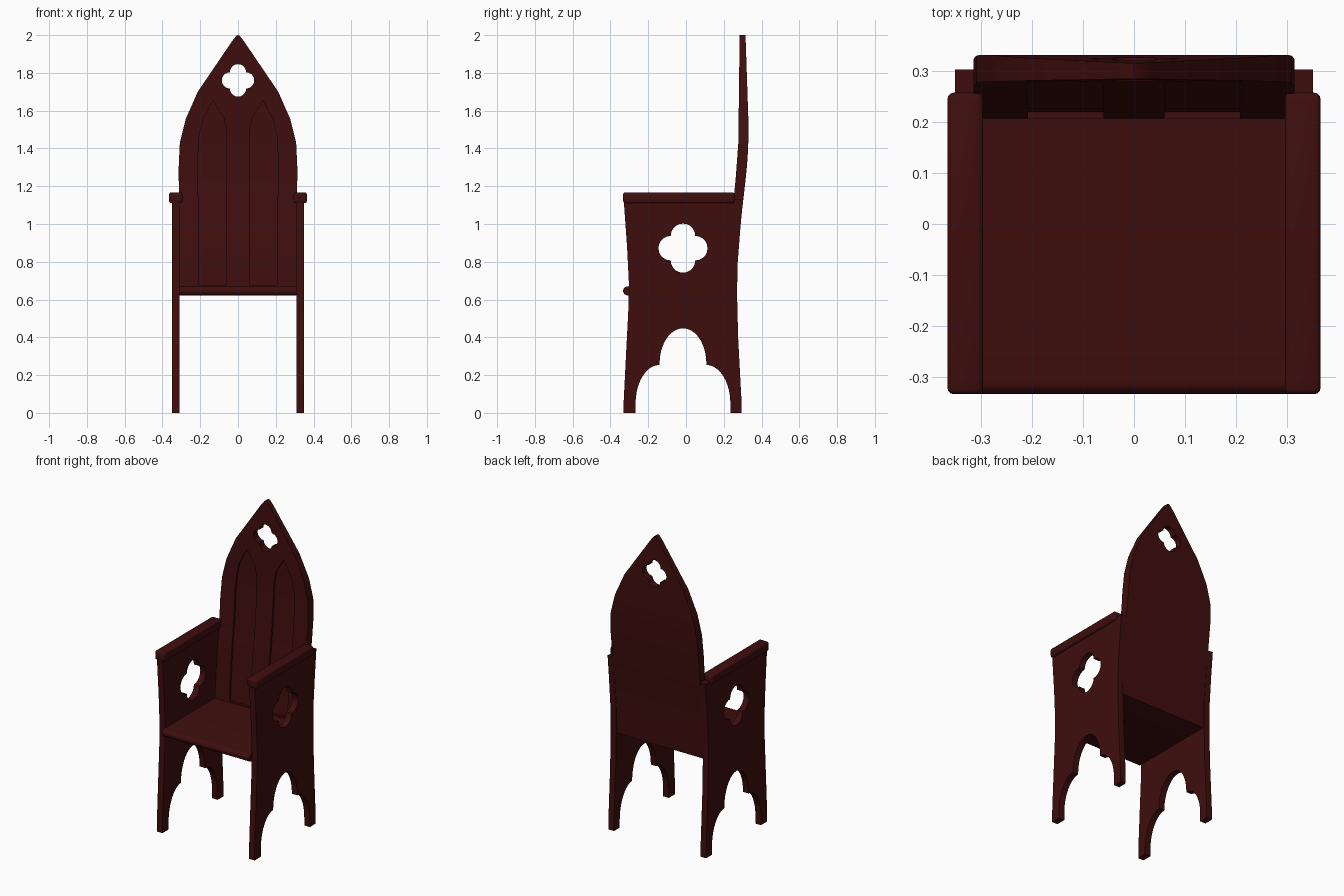
import bpy, bmesh, math
from mathutils import Vector

if "Cube" in bpy.data.objects:
    bpy.data.objects.remove(bpy.data.objects["Cube"])

wood = bpy.data.materials.new("dark red wood")
wood.diffuse_color = (0.05, 0.0042, 0.0042, 1)
wood.use_nodes = True
wood.node_tree.nodes["Principled BSDF"].inputs["Base Color"].default_value = wood.diffuse_color


def lerp(z, pts):
    """Piecewise linear lookup of z in (z, value) pairs."""
    if z <= pts[0][0]:
        return pts[0][1]
    for (a, va), (b, vb) in zip(pts, pts[1:]):
        if z <= b:
            return va + (vb - va) * (z - a) / (b - a)
    return pts[-1][1]


def arc(cx, cy, rx, ry, a0, a1, n=10):
    return [(cx + rx * math.cos(math.radians(a0 + (a1 - a0) * i / n)),
             cy + ry * math.sin(math.radians(a0 + (a1 - a0) * i / n))) for i in range(n + 1)]


def quatrefoil(cx, cy, d):
    pts = []
    for k in range(4):
        a = math.radians(90 * k)
        pts += arc(cx + d * math.cos(a), cy + d * math.sin(a), d, d, 90 * k - 90, 90 * k + 90)[:-1]
    return pts


def plate(name, loops, lo, hi, axis):
    """Outline with holes, extruded from lo to hi along the x or y axis."""
    cu = bpy.data.curves.new(name, 'CURVE')
    cu.dimensions = '2D'
    cu.fill_mode = 'BOTH'
    cu.extrude = (hi - lo) / 2
    for loop in loops:
        sp = cu.splines.new('POLY')
        sp.points.add(len(loop) - 1)
        for p, (a, b) in zip(sp.points, loop):
            p.co = (a, b, 0, 1)
        sp.use_cyclic_u = True
    tmp = bpy.data.objects.new("tmp", cu)
    bpy.context.collection.objects.link(tmp)
    dg = bpy.context.evaluated_depsgraph_get()
    me = bpy.data.meshes.new_from_object(tmp.evaluated_get(dg))
    bpy.data.objects.remove(tmp)
    mid = (lo + hi) / 2
    for v in me.vertices:
        a, b, c = v.co
        v.co = (c + mid, a, b) if axis == 'x' else (a, c + mid, b)
    bm = bmesh.new()
    bm.from_mesh(me)
    bmesh.ops.remove_doubles(bm, verts=bm.verts, dist=1e-5)
    bmesh.ops.recalc_face_normals(bm, faces=bm.faces)
    for f in bm.faces:
        f.smooth = False
    bm.to_mesh(me)
    bm.free()
    me.name = name
    me.materials.clear()
    me.materials.append(wood)
    ob = bpy.data.objects.new(name, me)
    bpy.context.collection.objects.link(ob)
    return ob


def smooth(ob):
    bpy.ops.object.select_all(action='DESELECT')
    ob.select_set(True)
    bpy.context.view_layer.objects.active = ob
    bpy.ops.object.shade_smooth_by_angle(angle=math.radians(35))


# Side panels: waisted outline, trefoil arch below, quatrefoil hole above
C = -0.016
outline = [(-0.33, 0)]
outline += [(-0.33, 0.06), (-0.318, 0.3), (-0.305, 0.55), (-0.302, 0.68), (-0.312, 0.88), (-0.33, 1.13)]
outline += [(0.302, 1.13), (0.288, 0.98), (0.274, 0.8), (0.27, 0.64), (0.276, 0.4), (0.294, 0.06), (0.294, 0)]
outline += [(C + 0.251, 0)] + arc(C + 0.124, 0.05, 0.127, 0.204, 0, 90)
outline += arc(C, 0.26, 0.124, 0.188, 0, 180, 18)
outline += arc(C - 0.124, 0.05, 0.127, 0.204, 90, 180) + [(C - 0.251, 0)]
side = plate("side_panels", [outline, quatrefoil(C, 0.872, 0.065)], 0.31, 0.35, 'x')
side.modifiers.new("mirror", 'MIRROR')
smooth(side)

# Armrests: rounded rails on top of the panels
bm = bmesh.new()
bmesh.ops.create_cube(bm, size=1)
for v in bm.verts:
    v.co = (0.33 + v.co.x * 0.07, -0.038 + v.co.y * 0.59, 1.139 + v.co.z * 0.058)
bmesh.ops.bevel(bm, geom=list(bm.edges), offset=0.012, segments=3, profile=0.5, affect='EDGES')
me = bpy.data.meshes.new("armrests")
bm.to_mesh(me)
bm.free()
me.materials.append(wood)
arms = bpy.data.objects.new("armrests", me)
bpy.context.collection.objects.link(arms)
arms.modifiers.new("mirror", 'MIRROR')
smooth(arms)

# Seat board with rounded nose
seat = plate("seat", [[(0.23, 0.622), (0.23, 0.67)] + arc(-0.309, 0.646, 0.024, 0.024, 90, 270)],
             -0.311, 0.311, 'x')
smooth(seat)

# Back: pointed board with quatrefoil, two recessed lancets, then bent in depth
half = [(0.311, 0.622), (0.314, 1.3), (0.308, 1.43), (0.277, 1.555), (0.213, 1.70), (0.03, 1.97), (0.01, 1.995)]
board = half + [(0, 2.0)] + [(-x, z) for x, z in reversed(half)]
T = 0.055
back = plate("back", [board, quatrefoil(0, 1.76, 0.043)], 0, T, 'y')
lancet = [(0.06, 0.678), (0.207, 0.678), (0.212, 1.36), (0.205, 1.47), (0.187, 1.55), (0.132, 1.655),
          (0.075, 1.56), (0.062, 1.49), (0.06, 1.36)]
cutter = plate("recess_cutter", [lancet, [(-x, z) for x, z in reversed(lancet)]], -0.03, 0.012, 'y')
cutter.hide_render = True
mod = back.modifiers.new("recess", 'BOOLEAN')
mod.operation = 'DIFFERENCE'
mod.solver = 'EXACT'
mod.object = cutter
dg = bpy.context.evaluated_depsgraph_get()
back.data = bpy.data.meshes.new_from_object(back.evaluated_get(dg))
back.modifiers.clear()
bpy.data.objects.remove(cutter)

front = [(0.62, 0.203), (0.8, 0.215), (1.0, 0.235), (1.2, 0.26), (1.43, 0.277), (2.0, 0.284)]
rear = [(0.62, 0.262), (0.8, 0.27), (1.0, 0.288), (1.2, 0.312), (1.35, 0.327), (1.5, 0.332), (2.0, 0.315)]
bm = bmesh.new()
bm.from_mesh(back.data)
for i in range(1, 18):
    bmesh.ops.bisect_plane(bm, geom=bm.verts[:] + bm.edges[:] + bm.faces[:], dist=1e-5,
                           plane_co=Vector((0, 0, 0.62 + i * 0.0767)), plane_no=Vector((0, 0, 1)))
for v in bm.verts:
    f, r = lerp(v.co.z, front), lerp(v.co.z, rear)
    v.co.y = f + (r - f) * v.co.y / T
bm.to_mesh(back.data)
bm.free()
back.data.materials.clear()
back.data.materials.append(wood)
smooth(back)
